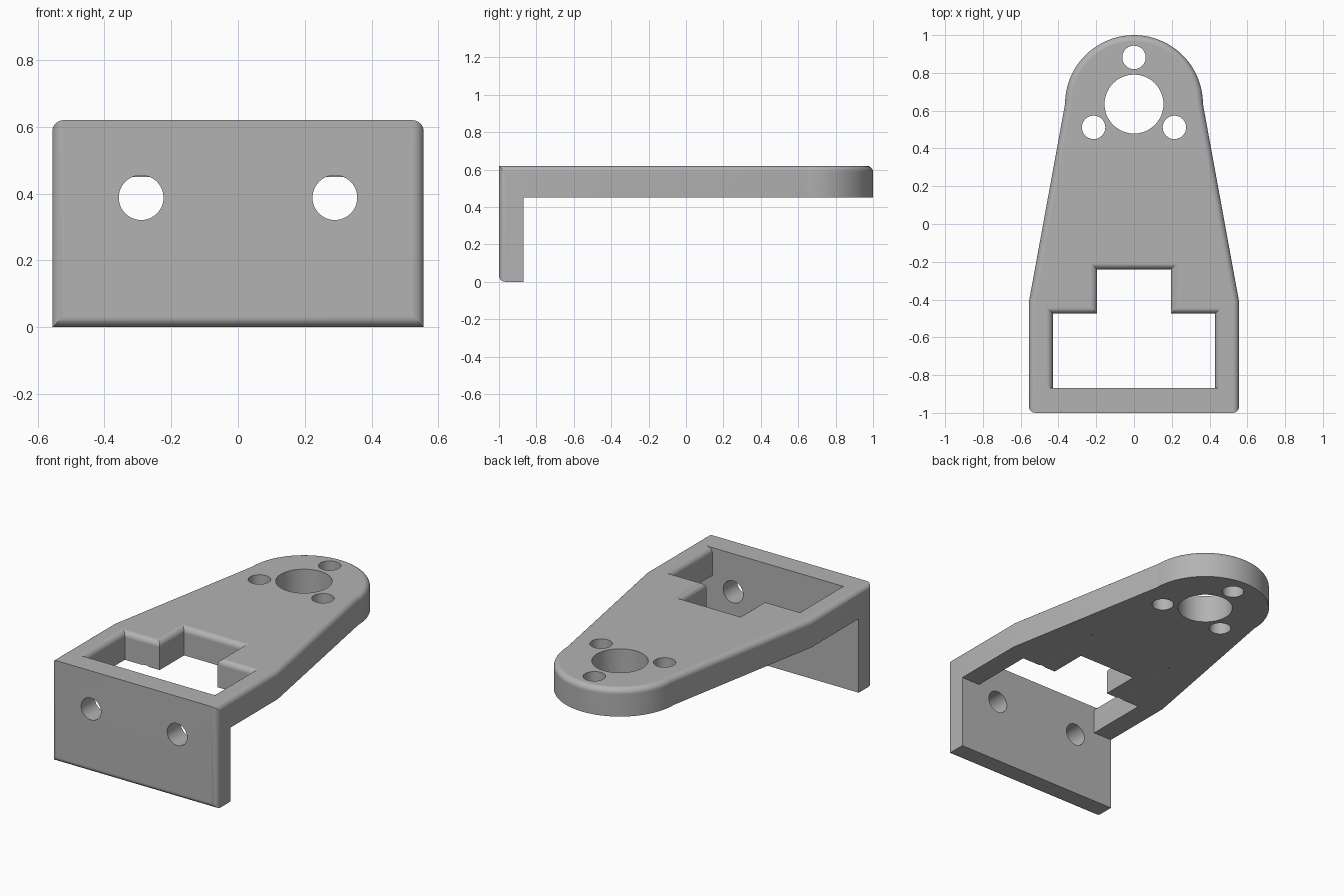
import bpy, bmesh, math
from mathutils import Matrix

if "Cube" in bpy.data.objects:
    bpy.data.objects.remove(bpy.data.objects["Cube"])

TOP, UNDER = 0.62, 0.45          # plate heights
HALF, WALL_Y = 0.556, -0.868     # half width, inner face of the wall
ROUND, STEPS = 0.034, 6          # fillet radius and segments
HUB_Y, HUB_R = 0.635, 0.365      # rounded end

grey = bpy.data.materials.new("plain grey")
grey.use_nodes = True
grey.diffuse_color = (0.45, 0.45, 0.45, 1)
grey.node_tree.nodes["Principled BSDF"].inputs["Base Color"].default_value = grey.diffuse_color


def make_object(name, bm):
    bmesh.ops.recalc_face_normals(bm, faces=bm.faces)
    mesh = bpy.data.meshes.new(name)
    bm.to_mesh(mesh)
    bm.free()
    mesh.materials.append(grey)
    obj = bpy.data.objects.new(name, mesh)
    bpy.context.collection.objects.link(obj)
    return obj


def loft(bm, layers):
    """Stack equal-length rings [(points, z)] into a closed solid."""
    rings = [[bm.verts.new((x, y, z)) for x, y in pts] for pts, z in layers]
    n = len(rings[0])
    for low, high in zip(rings, rings[1:]):
        for i in range(n):
            j = (i + 1) % n
            bm.faces.new((low[i], low[j], high[j], high[i]))
    bm.faces.new(rings[-1])
    return bm.faces.new(rings[0][::-1])


def cylinder_cutter(name, radius, depth, matrix):
    bm = bmesh.new()
    bmesh.ops.create_cone(bm, cap_ends=True, segments=48, radius1=radius,
                          radius2=radius, depth=depth, matrix=matrix)
    return make_object(name, bm)


def cut(obj, cutter):
    mod = obj.modifiers.new("cut", "BOOLEAN")
    mod.operation, mod.solver, mod.object = "DIFFERENCE", "EXACT", cutter
    bpy.context.view_layer.objects.active = obj
    bpy.ops.object.modifier_apply(modifier=mod.name)
    bpy.data.objects.remove(cutter)


# Plate outline: straight base, tapering arms, round hub
arc = [(HUB_R * math.cos(math.pi * i / 40), HUB_Y + HUB_R * math.sin(math.pi * i / 40))
       for i in range(41)]
right_side = [(HALF, -1), (HALF, WALL_Y), (HALF, -0.41)]
outline = right_side + arc + [(-x, y) for x, y in reversed(right_side)]

bm = bmesh.new()
under = loft(bm, [(outline, UNDER), (outline, TOP)])

# Front wall pulled down from the underside
seam = [v for v in under.verts if abs(v.co.y - WALL_Y) < 1e-4]
bmesh.ops.connect_verts(bm, verts=seam)
strip = [f for f in bm.faces if all(abs(v.co.z - UNDER) < 1e-4 and v.co.y < WALL_Y + 1e-4
                                    for v in f.verts)]
new = bmesh.ops.extrude_face_region(bm, geom=strip)["geom"]
bmesh.ops.delete(bm, geom=strip, context="FACES")
for v in new:
    if isinstance(v, bmesh.types.BMVert):
        v.co.z = 0
bmesh.ops.recalc_face_normals(bm, faces=bm.faces)
bmesh.ops.dissolve_limit(bm, angle_limit=math.radians(0.5), verts=bm.verts, edges=bm.edges)


# Fillets: plate rim, upright front corners and lower front edge
def is_rounded(edge):
    a, b = (v.co for v in edge.verts)
    front = max(a.y, b.y) < -0.999
    upper = min(a.z, b.z) > TOP - 1e-3
    return front != upper


bmesh.ops.bevel(bm, geom=[e for e in bm.edges if is_rounded(e)], offset=ROUND,
                offset_type="OFFSET", segments=STEPS, profile=0.5, affect="EDGES",
                clamp_overlap=False)
bracket = make_object("bracket", bm)


# Stepped window with a rounded upper rim, square against the wall
def window(d):
    half = [(0.43 + d, WALL_Y), (0.43 + d, d - 0.475), (0.195 + d, d - 0.475), (0.195 + d, d - 0.24)]
    return half + [(-x, y) for x, y in reversed(half)]


layers = [(window(0), UNDER - 0.1)]
for i in range(STEPS + 1):
    t = math.pi / 2 * i / STEPS
    layers.append((window(ROUND * (1 - math.cos(t))), TOP - ROUND + ROUND * math.sin(t)))
layers.append((window(ROUND), TOP + 0.1))
bm = bmesh.new()
loft(bm, layers)
cut(bracket, make_object("window_cutter", bm))

# Hub bore and three screw holes around it
cut(bracket, cylinder_cutter("bore_cutter", 0.156, 1, Matrix.Translation((0, HUB_Y, TOP))))
for k in range(3):
    a = math.radians(90 + 120 * k)
    spot = (0.247 * math.cos(a), HUB_Y + 0.247 * math.sin(a), TOP)
    cut(bracket, cylinder_cutter("screw_cutter", 0.062, 1, Matrix.Translation(spot)))

# Wall bolt holes, which also graze the underside of the plate
for side in (-1, 1):
    place = Matrix.Translation((side * 0.29, -0.56, 0.388)) @ Matrix.Rotation(math.pi / 2, 4, "X")
    cut(bracket, cylinder_cutter("bolt_cutter", 0.067, 1.08, place))

# Smooth fillets and bores, flat faces kept flat
bpy.ops.object.select_all(action="DESELECT")
bracket.select_set(True)
bpy.context.view_layer.objects.active = bracket
bpy.ops.object.shade_smooth_by_angle(angle=math.radians(30))
weighted = bracket.modifiers.new("weighted normals", "WEIGHTED_NORMAL")
weighted.keep_sharp = True
